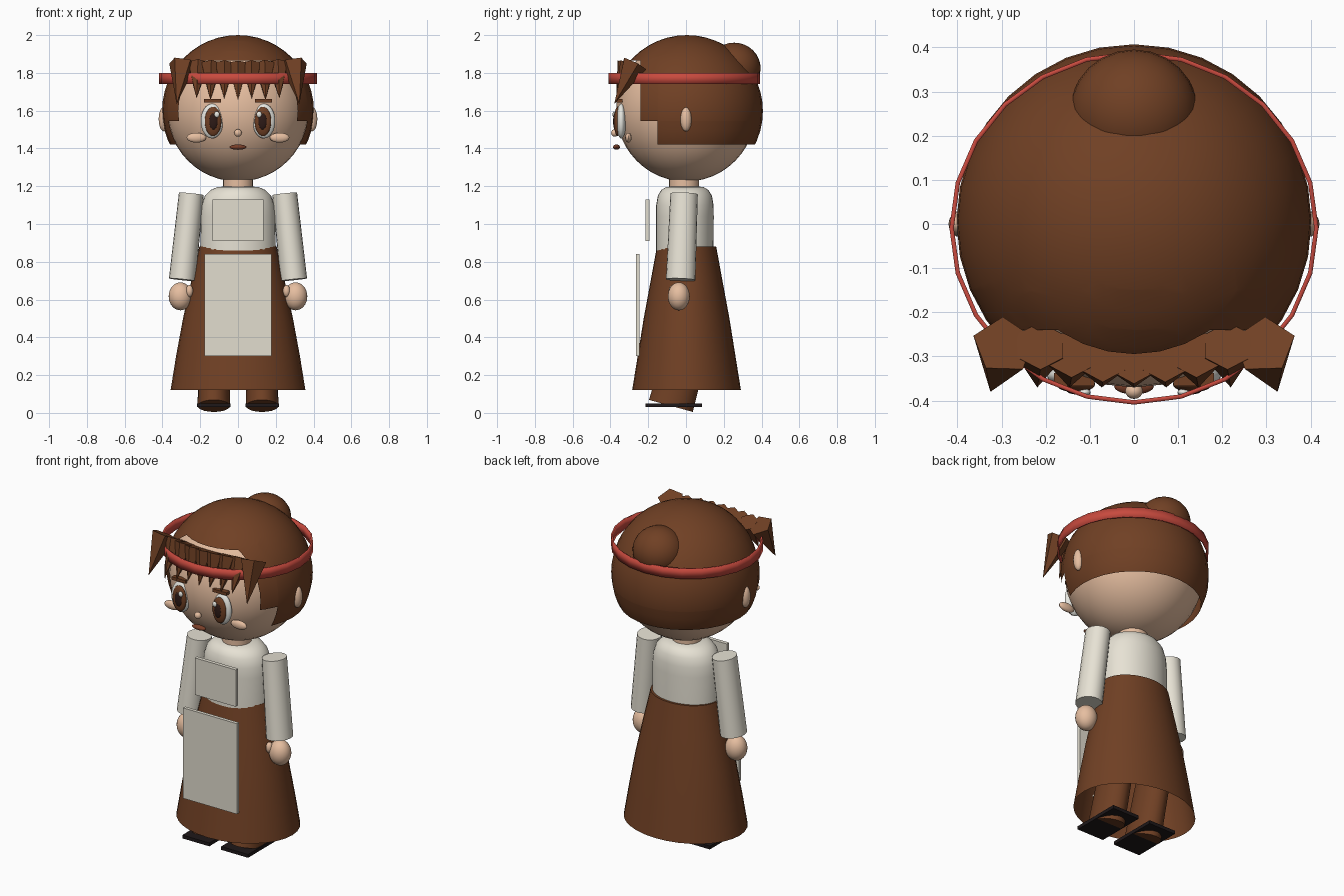
import bpy, bmesh, math
from mathutils import Vector, Matrix

if "Cube" in bpy.data.objects:
    bpy.data.objects.remove(bpy.data.objects["Cube"])


def mat(name, r, g, b):
    lin = [((c / 255 + 0.055) / 1.055) ** 2.4 for c in (r, g, b)]
    m = bpy.data.materials.new(name)
    m.diffuse_color = (*lin, 1)
    m.use_nodes = True
    m.node_tree.nodes["Principled BSDF"].inputs["Base Color"].default_value = m.diffuse_color
    return m


BROWN = mat("warm brown", 112, 64, 36)
SKIN = mat("skin", 230, 190, 160)
CREAM = mat("cream cloth", 236, 231, 217)
APRON = mat("apron cloth", 226, 221, 207)
RED = mat("red band", 200, 74, 62)
BLACK = mat("sandal black", 30, 24, 25)
PUPIL = mat("pupil dark", 45, 26, 22)
WHITE = mat("eye white", 245, 245, 238)
LIP = mat("lip brown", 120, 62, 40)


def finish(name, bm, material, smooth=True):
    me = bpy.data.meshes.new(name)
    bmesh.ops.recalc_face_normals(bm, faces=bm.faces[:])
    bm.to_mesh(me)
    bm.free()
    ob = bpy.data.objects.new(name, me)
    bpy.context.collection.objects.link(ob)
    me.materials.append(material)
    if smooth:
        bpy.ops.object.select_all(action='DESELECT')
        ob.select_set(True)
        bpy.context.view_layer.objects.active = ob
        bpy.ops.object.shade_smooth_by_angle(angle=math.radians(40))
    return ob


def ball(name, c, r, material, u=24, v=16):
    bm = bmesh.new()
    bmesh.ops.create_uvsphere(bm, u_segments=u, v_segments=v, radius=1)
    bmesh.ops.transform(bm, matrix=Matrix.Translation(c) @ Matrix.Diagonal((*r, 1)), verts=bm.verts)
    return finish(name, bm, material)


def box(name, c, s, material):
    bm = bmesh.new()
    bmesh.ops.create_cube(bm, size=1)
    bmesh.ops.transform(bm, matrix=Matrix.Translation(c) @ Matrix.Diagonal((*s, 1)), verts=bm.verts)
    return finish(name, bm, material, False)


def limb(name, a, b, r1, r2, material, sides=20, sy=1.0, smooth=True):
    """Tapered cylinder from a (radius r1) to b (radius r2)."""
    a, b = Vector(a), Vector(b)
    d = b - a
    bm = bmesh.new()
    bmesh.ops.create_cone(bm, cap_ends=True, segments=sides, radius1=r1, radius2=r2, depth=d.length)
    rot = Vector((0, 0, -1)).rotation_difference(d).to_matrix().to_4x4()
    flip = Matrix.Diagonal((1, sy, -1, 1))
    bmesh.ops.transform(bm, matrix=Matrix.Translation((a + b) / 2) @ rot @ flip, verts=bm.verts)
    return finish(name, bm, material, smooth)


def lathe(name, profile, material, cy=0.0, sides=32, close_top=False):
    """Stacked ellipses given as (z, x radius, y radius)."""
    bm = bmesh.new()
    rings = []
    for z, rx, ry in profile:
        rings.append([bm.verts.new((rx * math.cos(t), cy + ry * math.sin(t), z))
                      for t in (2 * math.pi * i / sides for i in range(sides))])
    for lo, hi in zip(rings, rings[1:]):
        for i in range(sides):
            j = (i + 1) % sides
            bm.faces.new((lo[i], lo[j], hi[j], hi[i]))
    if close_top:
        bm.faces.new(rings[-1])
    return finish(name, bm, material)


# Head and neck
ball("head", (0, 0, 1.60), (0.375, 0.37, 0.375), SKIN, 32, 24)
limb("neck", (0, -0.01, 1.27), (0, -0.01, 1.15), 0.08, 0.08, SKIN)

# Hair shell, cut open around the face and flat at the nape
bm = bmesh.new()
bmesh.ops.create_uvsphere(bm, u_segments=32, v_segments=24, radius=0.402)
bmesh.ops.translate(bm, vec=(0, 0.005, 1.598), verts=bm.verts)
for co, no in (((0, 0, 1.42), (0, 0, 1)), ((0, 0, 1.545), (0, 0, 1)), ((0, 0, 1.865), (0, 0, 1)),
               ((0, -0.24, 0), (0, 1, 0)), ((0, -0.15, 0), (0, 1, 0))):
    bmesh.ops.bisect_plane(bm, geom=bm.verts[:] + bm.edges[:] + bm.faces[:], plane_co=co, plane_no=no)
gone = []
for f in bm.faces:
    c = f.calc_center_median()
    if c.z < 1.42 or (c.z < 1.545 and c.y < -0.15) or (c.z < 1.865 and c.y < -0.24):
        gone.append(f)
bmesh.ops.delete(bm, geom=gone, context='FACES')
finish("hair_cap", bm, BROWN)
ball("hair_bun", (0, 0.255, 1.825), (0.145, 0.14, 0.135), BROWN)

# Fringe: seven small locks and two large side locks
for i in range(-3, 4):
    x = i * 0.073
    limb("fringe_lock", (x * 0.97, -0.305 + 0.6 * x * x, 1.845), (x, -0.37, 1.655 + 0.01 * (i % 2)),
         0.06, 0.0, BROWN, 6, smooth=False)
for s in (-1, 1):
    limb("side_lock", (s * 0.295, -0.275, 1.85), (s * 0.325, -0.38, 1.635), 0.072, 0.0, BROWN, 5, smooth=False)

# Headband
band = lathe("headband", [(1.74, 0.418, 0.40), (1.80, 0.418, 0.40)], RED, -0.009, 24)
sol = band.modifiers.new("thickness", 'SOLIDIFY')
sol.thickness = 0.01

# Face
for s in (-1, 1):
    ball("ear", (s * 0.392, 0.0, 1.555), (0.028, 0.03, 0.065), SKIN, 16, 12)
    ball("eye_white", (s * 0.137, -0.343, 1.545), (0.06, 0.027, 0.092), WHITE)
    ball("iris", (s * 0.132, -0.363, 1.543), (0.044, 0.018, 0.077), BROWN)
    ball("pupil", (s * 0.130, -0.376, 1.543), (0.023, 0.010, 0.043), PUPIL, 16, 12)
    ball("eye_glint", (s * 0.112, -0.381, 1.58), (0.014, 0.008, 0.016), WHITE, 12, 8)
    box("eyebrow", (s * 0.135, -0.352, 1.652), (0.092, 0.03, 0.018), BROWN)
    ball("cheek", (s * 0.22, -0.305, 1.457), (0.052, 0.017, 0.026), SKIN, 16, 12)
ball("nose", (0, -0.378, 1.482), (0.02, 0.018, 0.02), SKIN, 16, 12)
ball("mouth", (0, -0.368, 1.407), (0.045, 0.018, 0.014), LIP, 16, 12)

# Torso and skirt
lathe("shirt", [(0.86, 0.20, 0.152), (1.04, 0.199, 0.153), (1.10, 0.193, 0.152), (1.15, 0.175, 0.143),
                (1.18, 0.145, 0.125), (1.195, 0.11, 0.10), (1.20, 0.06, 0.06)], CREAM, -0.006, close_top=True)
lathe("skirt", [(0.12, 0.357, 0.288), (0.30, 0.328, 0.259), (0.50, 0.291, 0.227), (0.70, 0.247, 0.19),
                (0.88, 0.205, 0.157)], BROWN, 0.003, close_top=True)
box("apron_bib", (0, -0.203, 1.02), (0.27, 0.022, 0.22), APRON)
box("apron_panel", (0, -0.255, 0.57), (0.355, 0.02, 0.54), APRON)

# Arms, hands, legs and sandals
for s in (-1, 1):
    limb("sleeve", (s * 0.247, -0.01, 1.16), (s * 0.295, -0.028, 0.705), 0.066, 0.071, CREAM, sy=1.1)
    ball("hand", (s * 0.305, -0.038, 0.617), (0.062, 0.058, 0.074), SKIN)
    ball("thumb", (s * 0.257, -0.07, 0.645), (0.02, 0.022, 0.032), SKIN, 12, 8)
    limb("leg", (s * 0.128, 0.006, 0.35), (s * 0.128, -0.08, 0.037), 0.08, 0.086, BROWN, sy=1.4)
    box("sandal", (s * 0.128, -0.065, 0.041), (0.178, 0.30, 0.02), BLACK)
